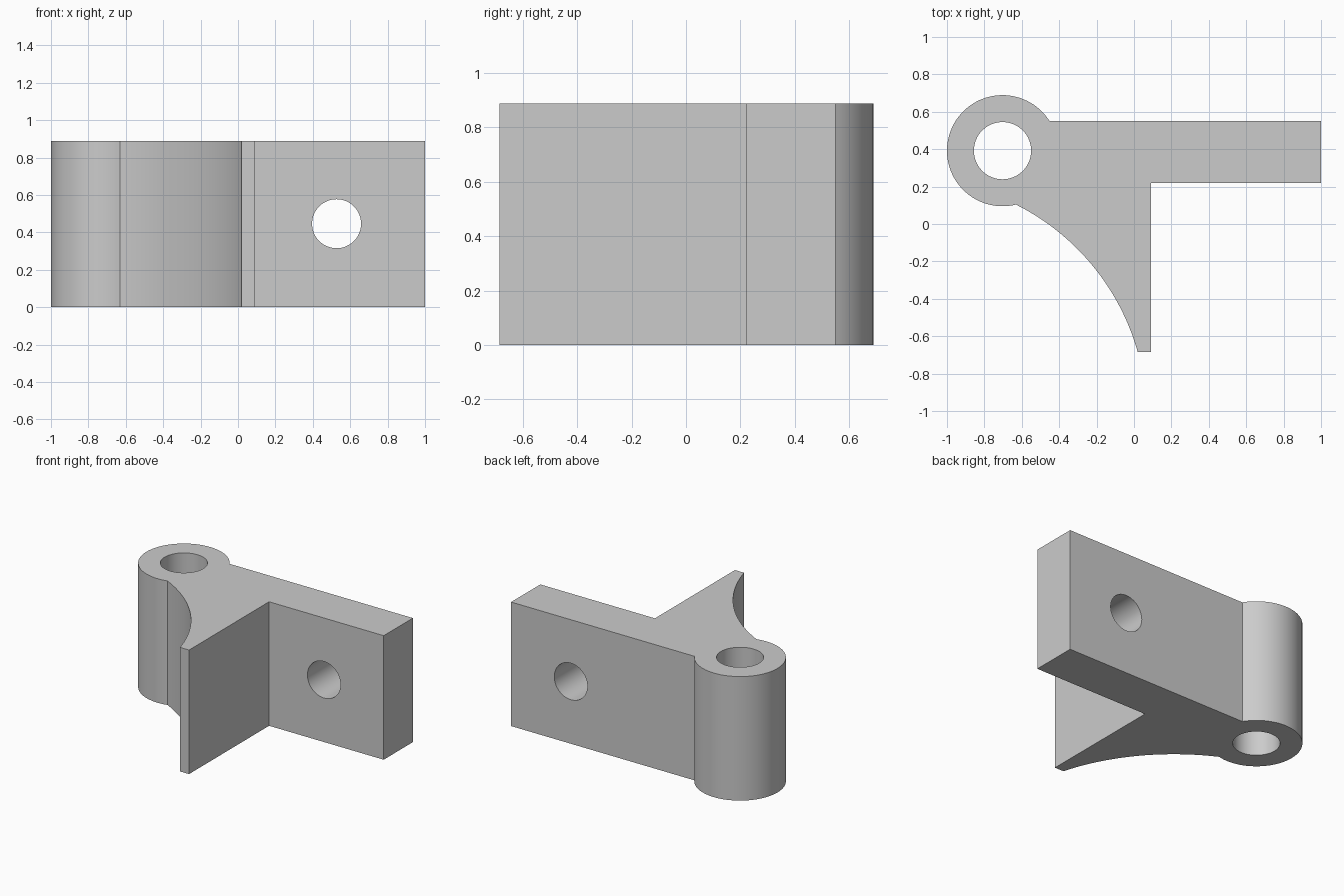
import bpy, bmesh, math
from mathutils import Vector

if "Cube" in bpy.data.objects:
    bpy.data.objects.remove(bpy.data.objects["Cube"])

HEIGHT = 0.888
BOSS = Vector((-0.703, 0.392))
BOSS_R, BORE_R = 0.297, 0.153

grey = bpy.data.materials.new("plain grey")
grey.diffuse_color = (0.6, 0.6, 0.6, 1)
grey.use_nodes = True
grey.node_tree.nodes["Principled BSDF"].inputs["Base Color"].default_value = grey.diffuse_color


def boss_arc(a0, a1, n):
    """Points on the boss rim between two angles."""
    return [BOSS + BOSS_R * Vector((math.cos(a), math.sin(a)))
            for a in (a0 + (a1 - a0) * i / n for i in range(n + 1))]


def sagitta_arc(p, q, s, n):
    """Circular arc from p to q, bulging by s to the left of travel."""
    chord = q - p
    half = chord.length / 2
    r = (half * half + s * s) / (2 * s)
    left = Vector((-chord.y, chord.x)).normalized()
    centre = (p + q) / 2 - left * (r - s)
    sweep = math.asin(half / r)
    mid = math.atan2(left.y, left.x)
    return [centre + r * Vector((math.cos(mid + t), math.sin(mid + t)))
            for t in (sweep * (1 - 2 * i / n) for i in range(n + 1))]


def cutter(name, radius, depth, location, rotation=(0, 0, 0)):
    bpy.ops.mesh.primitive_cylinder_add(vertices=64, radius=radius, depth=depth,
                                        location=location, rotation=rotation)
    ob = bpy.context.object
    ob.name = name
    ob.hide_render = True
    return ob


# Bracket outline: boss rim, curved web, web tip, mounting plate
plate_back, plate_front = 0.55, 0.22
rim_start = math.asin((plate_back - BOSS.y) / BOSS_R)
rim = boss_arc(rim_start, math.radians(284), 64)
web = sagitta_arc(rim[-1], Vector((0.02, -0.685)), 0.108, 40)
corners = [Vector(p) for p in ((0.092, -0.685), (0.092, plate_front),
                               (1.0, plate_front), (1.0, plate_back))]
outline = rim + web[1:] + corners

# Extruded bracket body
bm = bmesh.new()
base = bm.faces.new([bm.verts.new((p.x, p.y, 0)) for p in outline])
ext = bmesh.ops.extrude_face_region(bm, geom=[base])
top = [v for v in ext["geom"] if isinstance(v, bmesh.types.BMVert)]
bmesh.ops.translate(bm, verts=top, vec=(0, 0, HEIGHT))
bmesh.ops.recalc_face_normals(bm, faces=bm.faces)
mesh = bpy.data.meshes.new("hinge_bracket")
bm.to_mesh(mesh)
bm.free()
mesh.materials.append(grey)
bracket = bpy.data.objects.new("hinge_bracket", mesh)
bpy.context.collection.objects.link(bracket)

# Pin bore through the boss and bolt hole through the plate
cutters = [cutter("pin_bore_cutter", BORE_R, 2, (BOSS.x, BOSS.y, HEIGHT / 2)),
           cutter("bolt_hole_cutter", 0.131, 0.8, (0.527, 0.385, 0.446),
                  (math.pi / 2, 0, 0))]
bpy.ops.object.select_all(action='DESELECT')
bracket.select_set(True)
bpy.context.view_layer.objects.active = bracket
for c in cutters:
    mod = bracket.modifiers.new(c.name, 'BOOLEAN')
    mod.operation = 'DIFFERENCE'
    mod.solver = 'EXACT'
    mod.object = c
    bpy.ops.object.modifier_apply(modifier=mod.name)
for c in cutters:
    bpy.data.objects.remove(c)

# Keep only the bracket colour, smooth the curved walls
mesh = bracket.data
mesh.materials.clear()
mesh.materials.append(grey)
for f in mesh.polygons:
    f.material_index = 0
bpy.ops.object.shade_smooth_by_angle(angle=math.radians(25))
